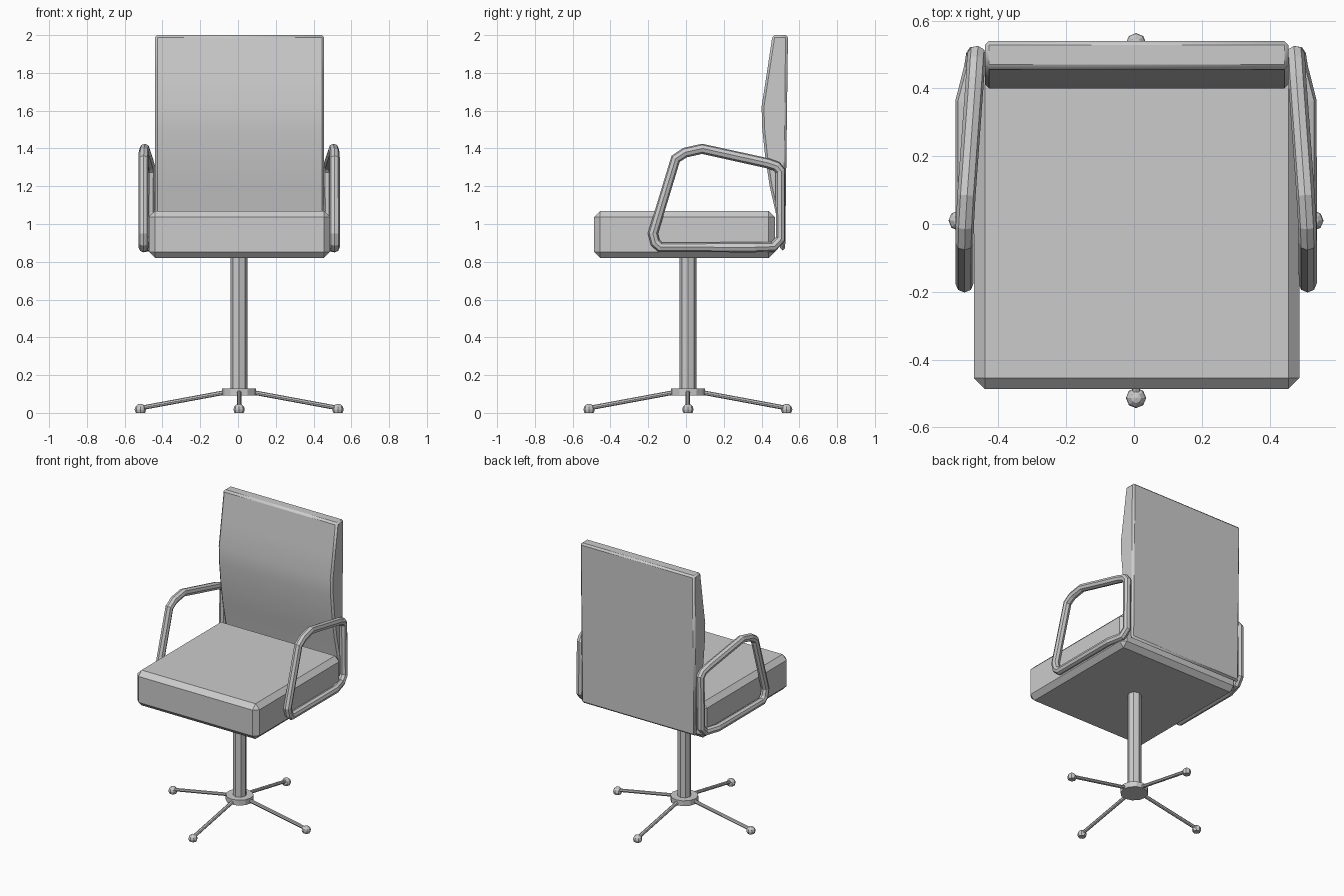
import bpy, bmesh, math
from mathutils import Vector

if "Cube" in bpy.data.objects:
    bpy.data.objects.remove(bpy.data.objects["Cube"])

CX, CY = 0.006, 0.01
GREY = (0.6, 0.6, 0.6, 1)
mat = bpy.data.materials.new("light grey")
mat.use_nodes = True
mat.diffuse_color = GREY
mat.node_tree.nodes["Principled BSDF"].inputs["Base Color"].default_value = GREY


def add_object(name, bm, smooth=None):
    bmesh.ops.recalc_face_normals(bm, faces=bm.faces[:])
    mesh = bpy.data.meshes.new(name)
    bm.to_mesh(mesh)
    bm.free()
    mesh.materials.append(mat)
    ob = bpy.data.objects.new(name, mesh)
    bpy.context.collection.objects.link(ob)
    if smooth:
        bpy.ops.object.select_all(action='DESELECT')
        ob.select_set(True)
        bpy.context.view_layer.objects.active = ob
        bpy.ops.object.shade_smooth_by_angle(angle=math.radians(smooth))
    return ob


def bevel(ob, width):
    mod = ob.modifiers.new("bevel", 'BEVEL')
    mod.width = width
    mod.segments = 1
    mod.limit_method = 'ANGLE'
    mod.angle_limit = math.radians(40)


def rod(name, start, end, radius, sides):
    start, end = Vector(start), Vector(end)
    axis = end - start
    bm = bmesh.new()
    bmesh.ops.create_cone(bm, cap_ends=True, segments=sides, radius1=radius,
                          radius2=radius, depth=axis.length)
    turn = axis.to_track_quat('Z', 'Y').to_matrix()
    for v in bm.verts:
        v.co = turn @ v.co + (start + end) / 2
    return add_object(name, bm)


def extrude_profile(name, profile, x0, x1, smooth=None):
    bm = bmesh.new()
    face = bm.faces.new([bm.verts.new((x0, y, z)) for y, z in profile])
    moved = bmesh.ops.extrude_face_region(bm, geom=[face])["geom"]
    bmesh.ops.translate(bm, vec=(x1 - x0, 0, 0),
                        verts=[g for g in moved if isinstance(g, bmesh.types.BMVert)])
    return add_object(name, bm, smooth)


# Seat cushion
seat = extrude_profile("seat", [(-0.487, 0.82), (0.47, 0.82), (0.47, 1.07), (-0.487, 1.07)],
                       -0.472, 0.488)
bevel(seat, 0.033)

# Backrest with a curved lumbar front
back = extrude_profile("backrest", [
    (0.525, 0.86), (0.54, 2.0), (0.458, 2.0), (0.428, 1.8), (0.4, 1.62), (0.404, 1.5),
    (0.419, 1.36), (0.443, 1.2), (0.475, 1.06), (0.5, 0.86)], -0.44, 0.456, 30)
bevel(back, 0.014)

# Armrest loops, leaning inward towards the rear: outward offset, y, z
LOOP = [(0.506, -0.135, 0.877), (0.506, -0.162, 0.9), (0.506, -0.175, 0.95),
        (0.506, -0.055, 1.345), (0.505, -0.005, 1.378), (0.5, 0.085, 1.398),
        (0.475, 0.43, 1.322), (0.472, 0.48, 1.305), (0.47, 0.5, 1.28),
        (0.474, 0.5, 0.92), (0.48, 0.462, 0.88), (0.506, 0.36, 0.877)]
for side, sign in (("left", 1), ("right", -1)):
    curve = bpy.data.curves.new(side + "_armrest", 'CURVE')
    curve.dimensions = '3D'
    curve.bevel_depth = 0.027
    curve.bevel_resolution = 2
    spline = curve.splines.new('POLY')
    spline.points.add(len(LOOP) - 1)
    for point, (x, y, z) in zip(spline.points, LOOP):
        point.co = (CX + sign * x, y, z, 1)
    spline.use_cyclic_u = True
    spline.use_smooth = False
    curve.materials.append(mat)
    arm = bpy.data.objects.new(side + "_armrest", curve)
    bpy.context.collection.objects.link(arm)
    bpy.ops.object.select_all(action='DESELECT')
    arm.select_set(True)
    bpy.context.view_layer.objects.active = arm
    bpy.ops.object.convert(target='MESH')

# Column and hub
rod("column", (CX, CY, 0.1), (CX, CY, 0.83), 0.045, 8)
rod("hub", (CX, CY, 0.092), (CX, CY, 0.13), 0.09, 12)

# Four legs with flat-bottomed ball feet
for i, name in enumerate(("left", "rear", "right", "front")):
    out = Vector((round(math.cos(i * math.pi / 2)), round(math.sin(i * math.pi / 2)), 0))
    centre = Vector((CX, CY, 0))
    rod(name + "_leg", centre + out * 0.05 + Vector((0, 0, 0.113)),
        centre + out * 0.52 + Vector((0, 0, 0.026)), 0.012, 8)
    bm = bmesh.new()
    bmesh.ops.create_uvsphere(bm, u_segments=8, v_segments=6, radius=0.03)
    bmesh.ops.translate(bm, vec=centre + out * 0.523 + Vector((0, 0, 0.018)), verts=bm.verts[:])
    cut = bmesh.ops.bisect_plane(bm, geom=bm.verts[:] + bm.edges[:] + bm.faces[:],
                                 plane_co=(0, 0, 0), plane_no=(0, 0, 1), clear_inner=True)
    bmesh.ops.holes_fill(bm, edges=[e for e in bm.edges if e.is_boundary])
    add_object(name + "_foot", bm)
